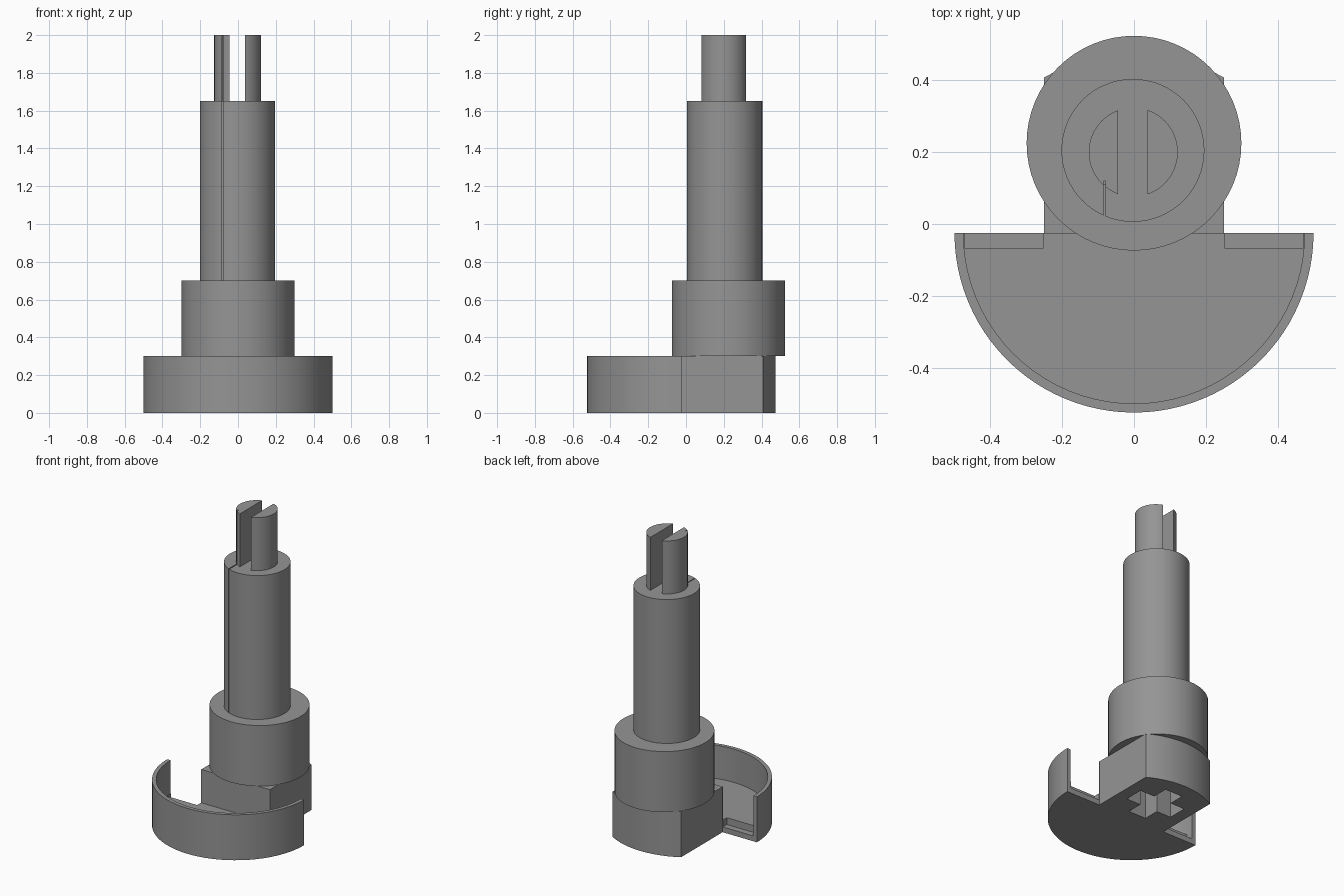
import bpy, bmesh, math

if "Cube" in bpy.data.objects:
    bpy.data.objects.remove(bpy.data.objects["Cube"])

grey = bpy.data.materials.new("mid_grey")
grey.diffuse_color = (0.3, 0.3, 0.3, 1)
grey.use_nodes = True
grey.node_tree.nodes["Principled BSDF"].inputs["Base Color"].default_value = grey.diffuse_color


def arc(cx, cy, r, a0, a1, n):
    """Points on an arc, angles in degrees."""
    step = math.radians(a1 - a0) / n
    return [(cx + r * math.cos(math.radians(a0) + i * step),
             cy + r * math.sin(math.radians(a0) + i * step)) for i in range(n + 1)]


def prism(name, pts, z0, z1):
    """Extrude a flat outline between two heights."""
    bm = bmesh.new()
    face = bm.faces.new([bm.verts.new((x, y, z0)) for x, y in pts])
    out = bmesh.ops.extrude_face_region(bm, geom=[face])
    for v in out["geom"]:
        if isinstance(v, bmesh.types.BMVert):
            v.co.z = z1
    bmesh.ops.recalc_face_normals(bm, faces=bm.faces)
    me = bpy.data.meshes.new(name)
    bm.to_mesh(me)
    bm.free()
    me.materials.append(grey)
    ob = bpy.data.objects.new(name, me)
    bpy.context.collection.objects.link(ob)
    return ob


def cylinder(name, cx, cy, r, z0, z1):
    return prism(name, arc(cx, cy, r, 0, 360, 64)[:-1], z0, z1)


def box(name, x0, x1, y0, y1, z0, z1):
    return prism(name, [(x0, y0), (x1, y0), (x1, y1), (x0, y1)], z0, z1)


def cut(ob, cutters):
    """Subtract the cutters, then remove them."""
    for c in cutters:
        m = ob.modifiers.new("cut", "BOOLEAN")
        m.operation, m.solver, m.object = "DIFFERENCE", "EXACT", c
        bpy.context.view_layer.objects.active = ob
        bpy.ops.object.modifier_apply(modifier=m.name)
    for c in cutters:
        if c.name in bpy.data.objects:
            bpy.data.objects.remove(c)


CY, R, W = -0.025, 0.5, 0.25       # base centre, radius and block half width

# Base: half-round tray in front with a block behind it
outline = arc(0, CY, R, 180, 360, 48) + [(W, CY)] + arc(0, CY, R, 60, 120, 16) + [(-W, CY)]
base = prism("base", outline, 0, 0.3)

# Tray pocket, open at the back on both sides of the block
e = W + 0.001
pocket = prism("pocket_cutter", arc(0, CY, 0.475, 180, 360, 40) +
               [(0.475, 0.02), (e, 0.02), (e, CY - 0.001),
                (-e, CY - 0.001), (-e, 0.02), (-0.475, 0.02)], 0.08, 0.4)
# Lower ledges along the back edge of the tray
ledges = [box("ledge_cutter", *sorted((s * 0.2515, s * 0.472)), -0.067, 0.015, 0.035, 0.35)
          for s in (-1, 1)]
# Cross-shaped socket underneath the block
a, w, sy = 0.17, 0.064, 0.2
cross = [(a, -w), (a, w), (w, w), (w, a), (-w, a), (-w, w),
         (-a, w), (-a, -w), (-w, -w), (-w, -a), (w, -a), (w, -w)]
socket = prism("socket_cutter", [(x, y + sy) for x, y in cross], -0.1, 0.29)
cut(base, [pocket, *ledges, socket])

# Collar and shaft
collar = cylinder("collar", 0, 0.225, 0.299, 0.3, 0.7)
shaft = cylinder("shaft", -0.003, 0.205, 0.199, 0.7, 1.65)
cut(shaft, [box("groove_cutter", -0.085, -0.079, -0.05, 0.11, 0.6, 1.75)])

# Split pin at the top: two half-round prongs
pin = cylinder("split_pin", -0.002, 0.2, 0.124, 1.65, 2.0)
cut(pin, [box("slot_cutter", -0.045, 0.038, 0, 0.4, 1.6, 2.1),
          box("pin_groove_cutter", -0.085, -0.079, 0, 0.12, 1.6, 2.1)])

# Smooth round walls, keep edges sharp
for ob in (base, collar, shaft, pin):
    bpy.ops.object.select_all(action="DESELECT")
    ob.select_set(True)
    bpy.context.view_layer.objects.active = ob
    bpy.ops.object.shade_smooth_by_angle(angle=math.radians(30))
